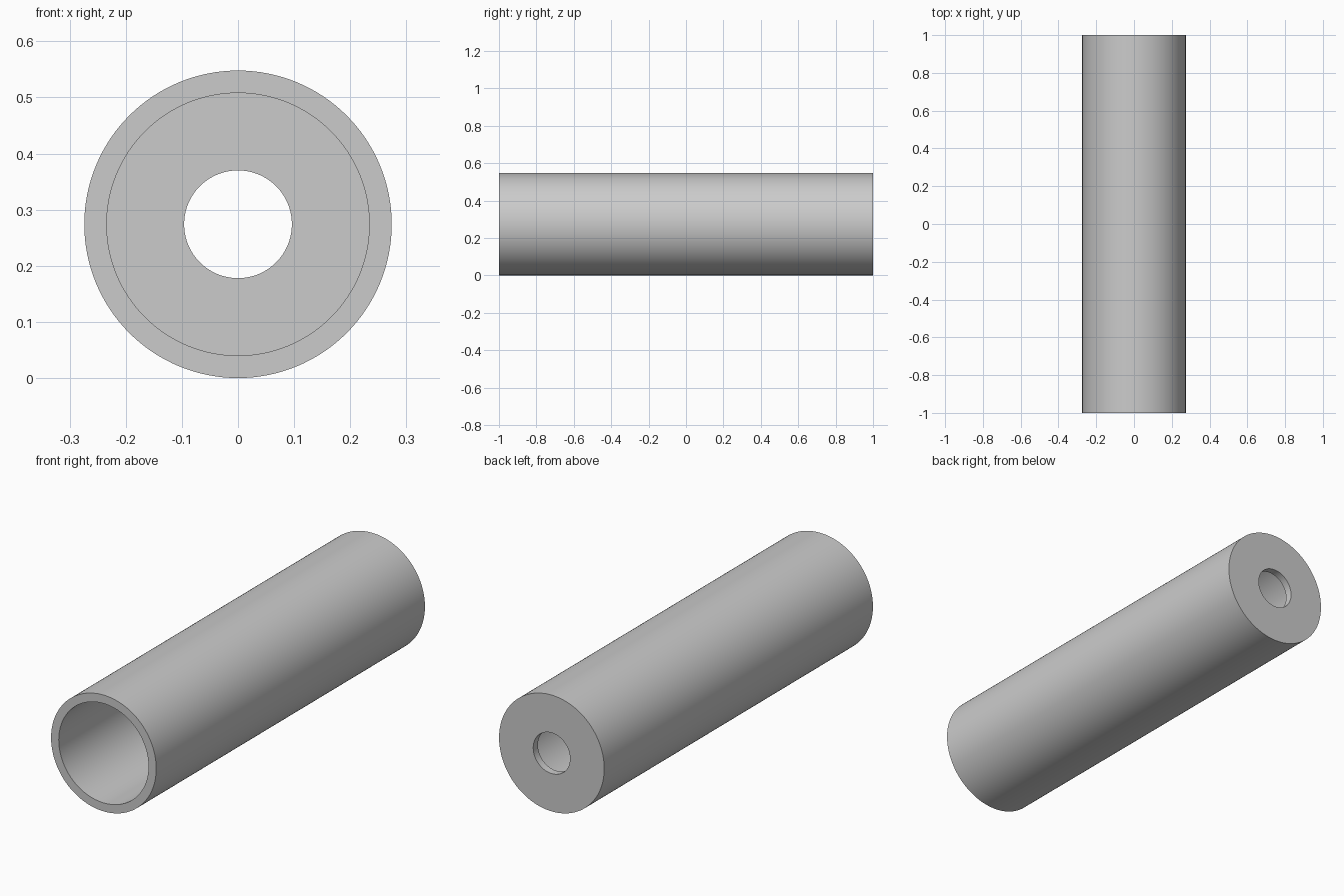
import bpy, bmesh, math
from mathutils import Vector, Matrix

if "Cube" in bpy.data.objects:
    bpy.data.objects.remove(bpy.data.objects["Cube"])

SEGMENTS = 128
OUTER_R, INNER_R, HOLE_R = 0.274, 0.234, 0.096
HALF_LENGTH, END_WALL = 1.0, 0.035

# Closed cross-section (radius, y): open at the front, drilled wall at the back
profile = [
    (OUTER_R, -HALF_LENGTH),
    (OUTER_R, HALF_LENGTH),
    (HOLE_R, HALF_LENGTH),
    (HOLE_R, HALF_LENGTH - END_WALL),
    (INNER_R, HALF_LENGTH - END_WALL),
    (INNER_R, -HALF_LENGTH),
]

# Revolve the section around the tube axis
bm = bmesh.new()
verts = [bm.verts.new((r, y, 0)) for r, y in profile]
edges = [bm.edges.new((v, verts[(i + 1) % len(verts)])) for i, v in enumerate(verts)]
bmesh.ops.spin(bm, geom=verts + edges, cent=(0, 0, 0), axis=(0, 1, 0),
               angle=math.tau, steps=SEGMENTS, use_merge=False)
bmesh.ops.remove_doubles(bm, verts=bm.verts[:], dist=1e-5)
bmesh.ops.recalc_face_normals(bm, faces=bm.faces[:])

mesh = bpy.data.meshes.new("tube_body")
bm.to_mesh(mesh)
bm.free()

tube = bpy.data.objects.new("tube_body", mesh)
tube.location.z = OUTER_R
bpy.context.collection.objects.link(tube)

# Smooth walls with crisp rims
bpy.context.view_layer.objects.active = tube
tube.select_set(True)
bpy.ops.object.shade_smooth_by_angle(angle=math.radians(30))
